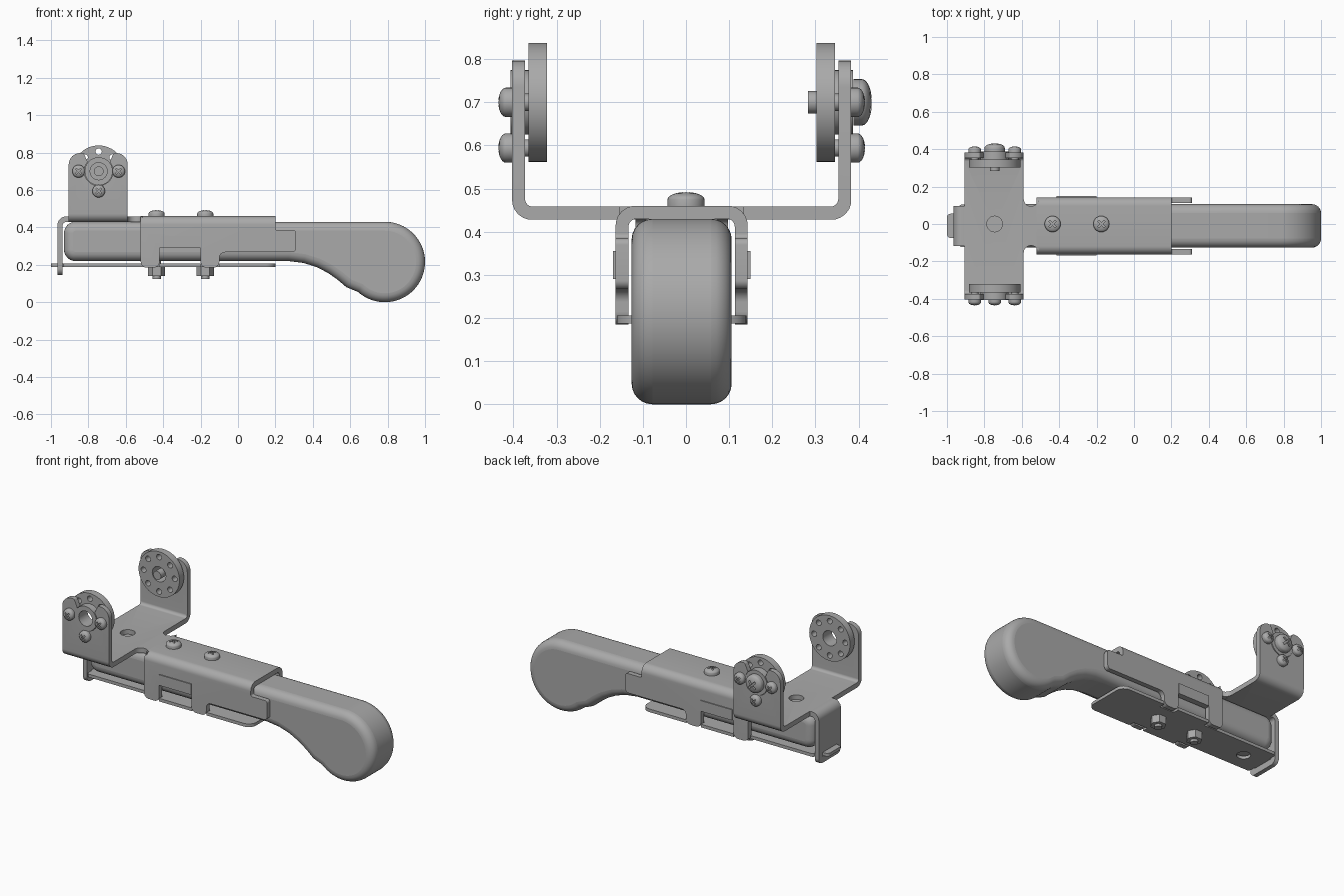
import bpy, bmesh
from math import sin, cos, pi, radians
from mathutils import Vector, Matrix

if "Cube" in bpy.data.objects:
    bpy.data.objects.remove(bpy.data.objects["Cube"])

CY = -0.01            # middle plane of the tool
T = 0.03              # sheet thickness
AX, AZ = -0.745, 0.70  # pivot axis of the upright discs

grey = bpy.data.materials.new("grey metal")
grey.use_nodes = True
grey.diffuse_color = (0.4, 0.4, 0.4, 1)
grey.node_tree.nodes["Principled BSDF"].inputs["Base Color"].default_value = (0.4, 0.4, 0.4, 1)


def activate(ob):
    bpy.ops.object.select_all(action='DESELECT')
    ob.select_set(True)
    bpy.context.view_layer.objects.active = ob


def smooth(ob, angle=35):
    activate(ob)
    bpy.ops.object.shade_smooth_by_angle(angle=radians(angle))


def finish(name, bm):
    bmesh.ops.recalc_face_normals(bm, faces=bm.faces)
    me = bpy.data.meshes.new(name)
    bm.to_mesh(me)
    bm.free()
    ob = bpy.data.objects.new(name, me)
    bpy.context.collection.objects.link(ob)
    me.materials.append(grey)
    smooth(ob)
    return ob


def arc(cx, cy, r, a0, a1, n):
    return [(cx + r * cos(radians(a0 + (a1 - a0) * i / n)),
             cy + r * sin(radians(a0 + (a1 - a0) * i / n))) for i in range(n + 1)]


def circle(cx, cy, r, n=24):
    return arc(cx, cy, r, 0, 360, n)[:-1]


def fillet(pts, n=6):
    """Round each corner given as (u, v, radius)."""
    out = []
    for i, p in enumerate(pts):
        c = Vector(p[:2])
        if len(p) < 3:
            out.append(c)
            continue
        a = (Vector(pts[i - 1][:2]) - c).normalized()
        b = (Vector(pts[(i + 1) % len(pts)][:2]) - c).normalized()
        half = a.angle(b) / 2
        mid = c + (a + b).normalized() * p[2] / sin(half)
        reach = p[2] * cos(half) / sin(half)
        start, end = c + a * reach - mid, c + b * reach - mid
        out += [mid + start.lerp(end, k / n).normalized() * p[2] for k in range(n + 1)]
    return out


def prism(name, outline, axis, lo, hi, holes=()):
    """Extrude a flat outline, with holes, along one axis."""
    place = {'x': lambda u, v: (lo, u, v), 'y': lambda u, v: (u, lo, v),
             'z': lambda u, v: (u, v, lo)}[axis]
    bm = bmesh.new()
    for loop in (outline, *holes):
        vs = [bm.verts.new(place(*p)) for p in loop]
        if holes:
            for i, v in enumerate(vs):
                bm.edges.new((vs[i - 1], v))
        else:
            bm.faces.new(vs)
    if holes:
        bmesh.ops.triangle_fill(bm, use_beauty=True, edges=bm.edges[:])
    ext = bmesh.ops.extrude_face_region(bm, geom=bm.faces[:])["geom"]
    shift = Vector([hi - lo if a == axis else 0 for a in 'xyz'])
    bmesh.ops.translate(bm, vec=shift, verts=[g for g in ext if isinstance(g, bmesh.types.BMVert)])
    return finish(name, bm)


def boolean(ob, tool, op='DIFFERENCE'):
    mod = ob.modifiers.new("cut", 'BOOLEAN')
    mod.operation, mod.object, mod.solver = op, tool, 'EXACT'
    activate(ob)
    bpy.ops.object.modifier_apply(modifier=mod.name)
    bpy.data.objects.remove(tool)
    smooth(ob)


def lathe(name, profile, steps=28):
    bm = bmesh.new()
    vs = [bm.verts.new((r, 0, z)) for r, z in profile]
    es = [bm.edges.new(p) for p in zip(vs, vs[1:])]
    bmesh.ops.spin(bm, geom=vs + es, axis=(0, 0, 1), cent=(0, 0, 0), angle=2 * pi, steps=steps)
    bmesh.ops.remove_doubles(bm, verts=bm.verts, dist=1e-5)
    return finish(name, bm)


def screw(name, loc, direction, r, h, shaft_r, length):
    """Domed screw with a cross recess, head along direction."""
    dome = [(r * cos(a), h * 0.45 + h * 0.55 * sin(a)) for a in (i * pi / 12 for i in range(6))]
    ob = lathe(name, [(0, -length), (shaft_r, -length), (shaft_r, 0), (r, 0), *dome, (0, h)])
    w, l = r * 0.11, r * 0.55
    quarter = [(l, -w), (l, w), (w, w)]
    plus = [Matrix.Rotation(k * pi / 2 + pi / 4, 2) @ Vector(q) for k in range(4) for q in quarter]
    boolean(ob, prism("recess", plus, 'z', h * 0.6, h * 1.5))
    ob.rotation_euler = Vector(direction).to_track_quat('Z', 'Y').to_euler()
    ob.location = loc


def channel(half, low, high, up):
    """Bent U sheet section, centred on CY; arms go up or down."""
    base, end = (low, high) if up else (high, low)
    inner = base + (T if up else -T)
    a, b = CY - half, CY + half
    return fillet([(a, end), (a, base, 0.045), (b, base, 0.045), (b, end),
                   (b - T, end), (b - T, inner, 0.018), (a + T, inner, 0.018), (a + T, end)])


# Handle with a drooping round grip
grip = fillet([(-0.93, 0.43, 0.06), (-0.93, 0.22, 0.06),
               (0.27, 0.22), (0.35, 0.21), (0.42, 0.188), (0.48, 0.157), (0.53, 0.122), (0.58, 0.08),
               *arc(0.785, 0.215, 0.215, 228, 450, 40)])
handle = prism("handle", grip, 'y', CY - 0.116, CY + 0.116)
bev = handle.modifiers.new("round", 'BEVEL')
bev.width, bev.segments, bev.angle_limit = 0.048, 6, radians(50)
bev.use_clamp_overlap = False
activate(handle)
bpy.ops.object.modifier_apply(modifier=bev.name)
smooth(handle, 40)

# Sleeve: bent sheet trimmed to its side outline
sleeve = prism("sleeve", channel(0.153, 0.15, 0.46, False), 'x', -0.6, 0.4)
side = fillet([(-0.52, 0.5), (-0.52, 0.185, 0.03), (-0.42, 0.185, 0.03), (-0.42, 0.29),
               (-0.2, 0.29), (-0.2, 0.185, 0.03), (-0.1, 0.185, 0.03), (-0.1, 0.267, 0.03),
               (0.31, 0.267, 0.02), (0.31, 0.385, 0.015), (0.2, 0.385, 0.01), (0.2, 0.5)])
boolean(sleeve, prism("side_trim", side, 'y', -0.4, 0.4), 'INTERSECT')

# Raised bridges on the sleeve sides
for s, label in ((-1, "right"), (1, "left")):
    y = CY + s * 0.153
    prism(label + "_bridge", [(-0.415, 0.29), (-0.2, 0.29), (-0.2, 0.355), (-0.415, 0.355)],
          'y', y - s * 0.03, y + s * 0.006)

# Cross bracket with two eared uprights
bracket = prism("cross_bracket", channel(0.393, 0.428, 0.85, True), 'x', -0.95, -0.55)
ears = fillet([(-0.905, 0.4), (-0.59, 0.4), (-0.59, 0.797, 0.06), (-0.665, 0.797, 0.012),
               *arc(AX, AZ, 0.077, 40, -220, 24),
               (-0.825, 0.797, 0.012), (-0.905, 0.797, 0.06)])
boolean(bracket, prism("ear_trim", ears, 'y', -0.6, 0.6), 'INTERSECT')
boolean(bracket, prism("bracket_hole", circle(AX, 0, 0.042), 'z', 0.4, 0.5))

# Neck joining bracket and sleeve, with scooped sides
neck = arc(-0.55, CY + 0.145, 0.04, 180, 360, 10) + arc(-0.55, CY - 0.145, 0.04, 0, 180, 10)
prism("neck", neck, 'z', 0.429, 0.459)

# Hooked end strap with a slot
hook = prism("end_strap", fillet([(-0.9, 0.458), (-0.965, 0.458, 0.045), (-0.965, 0.13), (-0.938, 0.13),
                                  (-0.938, 0.428, 0.018), (-0.9, 0.428)]), 'y', CY - 0.12, CY + 0.12)
boolean(hook, prism("strap_trim", fillet([(CY - 0.107, 0.5), (CY - 0.107, 0.145, 0.035),
                                          (CY + 0.107, 0.145, 0.035), (CY + 0.107, 0.5)]),
                    'x', -1.1, -0.8), 'INTERSECT')
boolean(hook, prism("strap_slot", [(CY - 0.07, 0.184), (CY + 0.07, 0.184), (CY + 0.07, 0.208),
                                   (CY - 0.07, 0.208)], 'x', -1.0, -0.9))

# Bottom plate, notched around the sleeve lugs, with an end tongue
half = [(-1.0, 0.065, 0.02), (-0.935, 0.065), (-0.935, 0.114, 0.015), (-0.42, 0.114), (-0.42, 0.15),
        (-0.2, 0.15), (-0.2, 0.114), (-0.1, 0.114), (-0.1, 0.15), (0.2, 0.15, 0.05)]
mirrored = [(p[0], -p[1], *p[2:]) for p in reversed(half)]
plate = [(u, v + CY) for u, v in fillet(half + mirrored)]
prism("bottom_plate", plate, 'z', 0.187, 0.206, [circle(-0.8, CY, 0.04)])

# Through bolts and nuts
for x in (-0.435, -0.175):
    screw("clamp_bolt", (x, 0, 0.46), (0, 0, 1), 0.043, 0.032, 0.022, 0.335)
    prism("nut", circle(x, 0, 0.046, 6), 'z', 0.14, 0.187)

# Indexing discs, hubs and ear screws on both uprights
for s, label in ((-1, "front"), (1, "back")):
    def span(a, b):
        return sorted((CY + s * a, CY + s * b))
    holes = [circle(*p, 0.017, 12) for p in circle(AX, AZ, 0.105, 8)]
    prism(label + "_disc", circle(AX, AZ, 0.138, 48), 'y', *span(0.312, 0.355),
          [circle(AX, AZ, 0.046)] + holes)
    prism(label + "_hub", circle(AX, AZ, 0.075, 32), 'y', *span(0.35, 0.397), [circle(AX, AZ, 0.046)])
    for dx, dz in ((-0.107, 0), (0.107, 0), (0, -0.106)):
        screw(label + "_ear_screw", (AX + dx, CY + s * 0.393, AZ + dz), (0, s, 0),
              0.034, 0.032, 0.02, 0.042)

# Pivot bolt on the back upright
screw("pivot_bolt", (AX, 0.388, AZ), (0, 1, 0), 0.054, 0.043, 0.026, 0.105)
